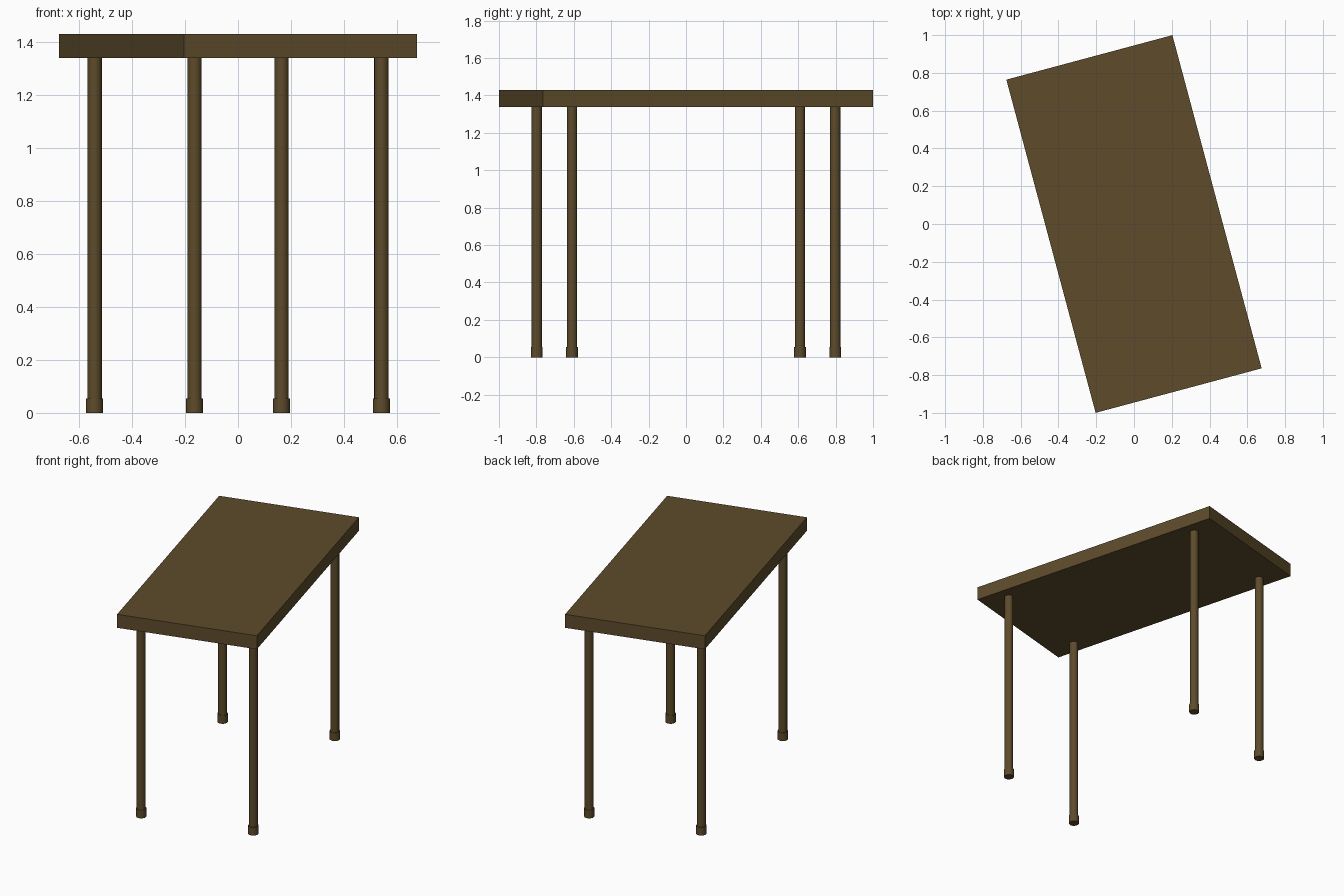
import bpy
from math import radians
from mathutils import Matrix

if "Cube" in bpy.data.objects:
    bpy.data.objects.remove(bpy.data.objects["Cube"])

TURN = Matrix.Rotation(radians(15), 4, 'Z')   # the whole table is turned 15 degrees

wood = bpy.data.materials.new("dark_wood")
wood.diffuse_color = (0.11, 0.07, 0.024, 1)
wood.use_nodes = True
wood.node_tree.nodes["Principled BSDF"].inputs["Base Color"].default_value = wood.diffuse_color


def finish(name):
    ob = bpy.context.object
    ob.name = name
    ob.data.materials.append(wood)
    ob.matrix_world = TURN @ ob.matrix_basis
    return ob


def cylinder(name, x, y, z0, z1, r):
    bpy.ops.mesh.primitive_cylinder_add(vertices=16, radius=r, depth=z1 - z0,
                                        location=(x, y, (z0 + z1) / 2))
    bpy.ops.object.shade_smooth_by_angle(angle=radians(35))
    finish(name)


# Table top
bpy.ops.mesh.primitive_cube_add(size=1, location=(0, 0, 1.384))
bpy.context.object.scale = (0.91, 1.826, 0.091)
finish("table_top")

# Four legs, each with a slightly wider foot
for side, sx in (("left", -1), ("right", 1)):
    for end, sy in (("front", -1), ("back", 1)):
        x, y = sx * 0.365, sy * 0.7285
        cylinder(f"{end}_{side}_leg", x, y, 0.054, 1.339, 0.0275)
        cylinder(f"{end}_{side}_foot", x, y, 0, 0.055, 0.032)
